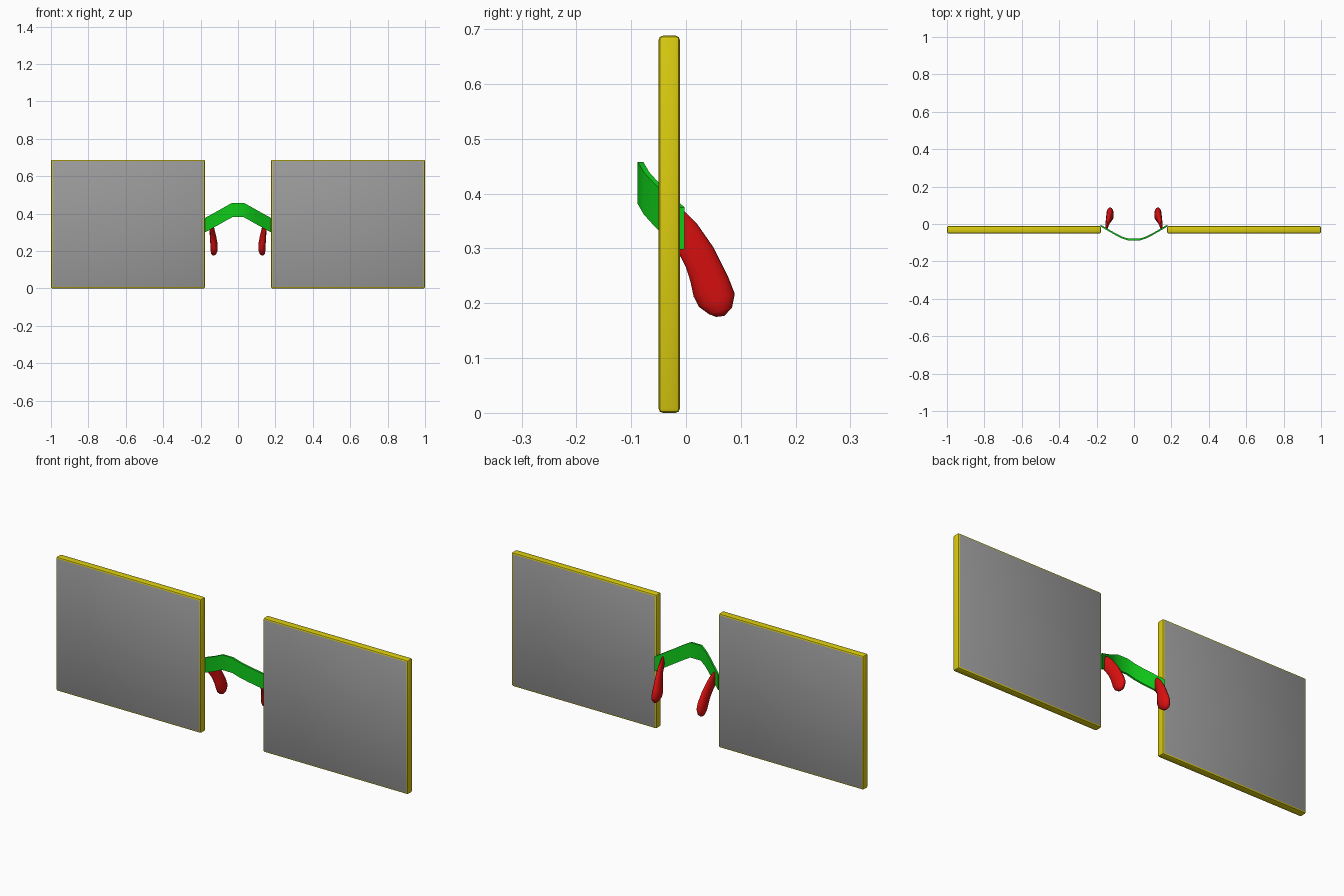
import bpy, bmesh, math
from mathutils import Vector

cube = bpy.data.objects.get("Cube")
if cube:
    bpy.data.objects.remove(cube, do_unlink=True)


def material(name, rgb):
    m = bpy.data.materials.new(name)
    m.use_nodes = True
    m.diffuse_color = (*rgb, 1)
    m.node_tree.nodes["Principled BSDF"].inputs["Base Color"].default_value = (*rgb, 1)
    return m


yellow = material("yellow_rim", (0.7, 0.6, 0.005))
grey = material("grey_lens", (0.33, 0.33, 0.33))
green = material("green_bridge", (0.005, 0.6, 0.01))
red = material("red_pad", (0.7, 0.005, 0.005))


def finish(name, bm, mats, angle):
    bmesh.ops.recalc_face_normals(bm, faces=bm.faces)
    mesh = bpy.data.meshes.new(name)
    bm.to_mesh(mesh)
    bm.free()
    for m in mats:
        mesh.materials.append(m)
    ob = bpy.data.objects.new(name, mesh)
    bpy.context.collection.objects.link(ob)
    bpy.ops.object.select_all(action="DESELECT")
    ob.select_set(True)
    bpy.context.view_layer.objects.active = ob
    bpy.ops.object.shade_smooth_by_angle(angle=math.radians(angle))
    return ob


def loft(rings):
    """Skin a list of closed rings and cap both ends."""
    bm = bmesh.new()
    loops = [[bm.verts.new(p) for p in ring] for ring in rings]
    n = len(loops[0])
    for a, b in zip(loops, loops[1:]):
        for i in range(n):
            j = (i + 1) % n
            bm.faces.new((a[i], a[j], b[j], b[i]))
    bm.faces.new(loops[0])
    bm.faces.new(loops[-1])
    return bm


# Square lens panel: rounded yellow rim, grey front and back
def lens(name, side):
    bm = bmesh.new()
    bmesh.ops.create_cube(bm, size=1)
    bmesh.ops.scale(bm, vec=(0.824, 0.039, 0.688), verts=bm.verts)
    bmesh.ops.translate(bm, vec=(side * 0.588, -0.0305, 0.344), verts=bm.verts)
    bmesh.ops.bevel(bm, geom=bm.edges[:], offset=0.008, segments=2,
                    profile=0.5, affect="EDGES")
    bm.normal_update()
    for f in bm.faces:
        f.material_index = int(abs(f.normal.y) > 0.99)
    finish(name, bm, (yellow, grey), 25)


# Nose pad: flattened teardrop swept back and down
# Each section: lower edge (y, z), upper edge (y, z), centre x, half thickness
PAD = [
    ((-0.028, 0.31), (-0.028, 0.38), 0.148, 0.006),
    ((-0.01, 0.285), (-0.008, 0.373), 0.144, 0.009),
    ((0.0, 0.265), (0.02, 0.345), 0.139, 0.013),
    ((0.008, 0.24), (0.05, 0.302), 0.133, 0.017),
    ((0.014, 0.212), (0.077, 0.248), 0.128, 0.020),
    ((0.024, 0.193), (0.089, 0.217), 0.128, 0.019),
    ((0.042, 0.18), (0.084, 0.192), 0.13, 0.014),
    ((0.055, 0.175), (0.07, 0.177), 0.131, 0.005),
]


def nose_pad(name, side):
    rings = []
    for low, high, x, thick in PAD:
        a, b = Vector((side * x, *low)), Vector((side * x, *high))
        mid, half = (a + b) / 2, (b - a) / 2
        angles = [math.tau * i / 14 for i in range(14)]
        rings.append([mid + half * math.cos(t) + Vector((thick * math.sin(t), 0, 0))
                      for t in angles])
    finish(name, loft(rings), (red,), 60)


for label, s in (("left", 1), ("right", -1)):
    lens(label + "_lens", s)
    nose_pad(label + "_nose_pad", s)

# Bridge: thin strap bowed forward and arched upward (x, front y, bottom z)
half_path = [(0.03, -0.088, 0.381), (0.065, -0.077, 0.362), (0.1, -0.059, 0.342),
             (0.14, -0.036, 0.32), (0.18, -0.013, 0.298)]
path = [(-x, y, z) for x, y, z in reversed(half_path)] + half_path
rings = []
for x, y, z in path:
    top, back = z + 0.077, y + 0.01
    rings.append([(x, y, z), (x, back, z), (x, back, top), (x, y, top)])
finish("bridge", loft(rings), (green,), 35)
